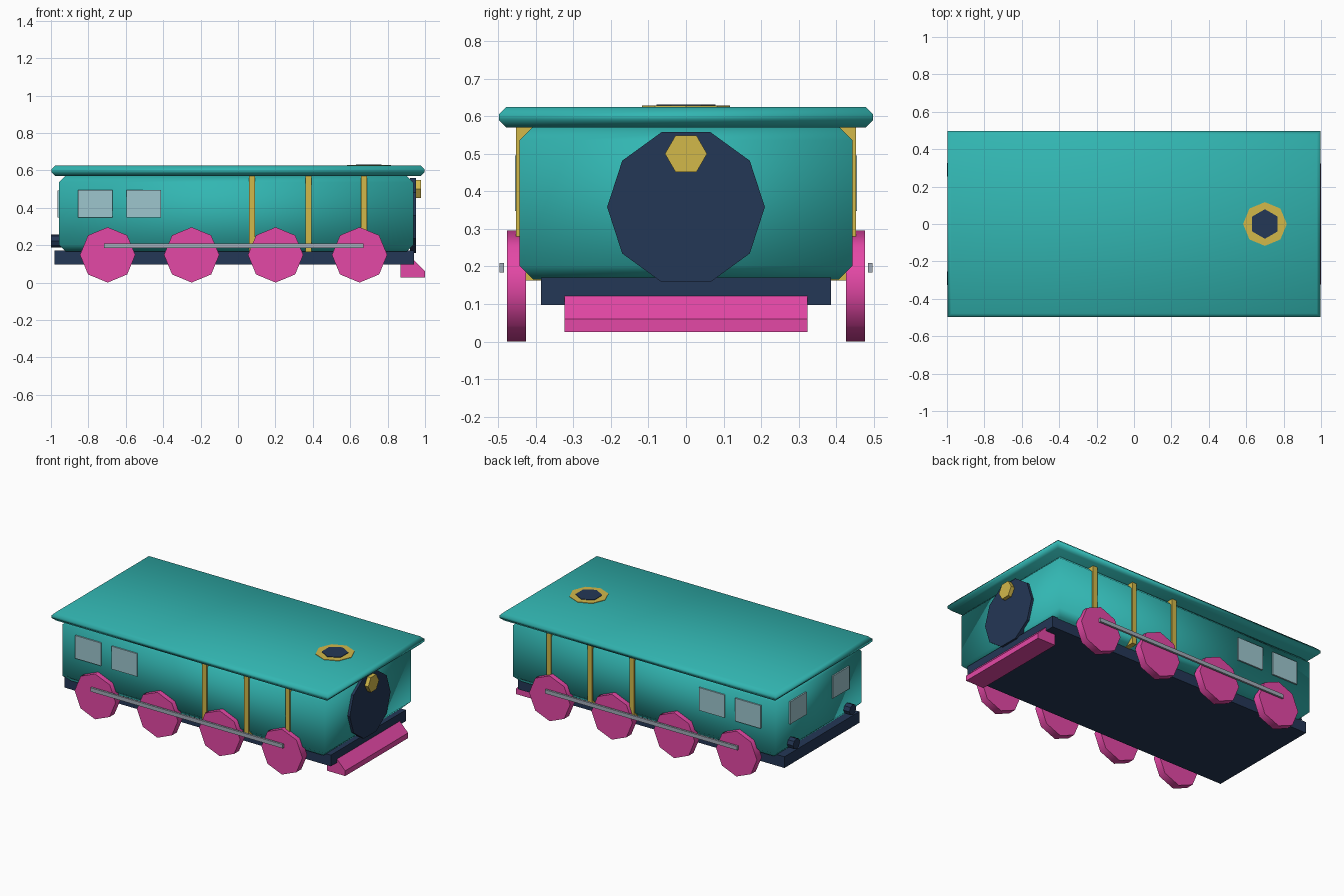
import bpy, bmesh, math

if "Cube" in bpy.data.objects:
    bpy.data.objects.remove(bpy.data.objects["Cube"])


def material(name, rgb):
    m = bpy.data.materials.new(name)
    lin = [((c / 255 + 0.055) / 1.055) ** 2.4 for c in rgb]
    m.diffuse_color = (*lin, 1)
    m.use_nodes = True
    m.node_tree.nodes["Principled BSDF"].inputs["Base Color"].default_value = m.diffuse_color
    return m


TEAL = material("teal", (50, 182, 178))
PINK = material("pink", (228, 72, 166))
NAVY = material("navy", (36, 55, 86))
GOLD = material("gold", (210, 184, 74))
GLASS = material("pale_glass", (158, 198, 206))
STEEL = material("steel", (162, 172, 184))


def finish(name, bm, mat, smooth=None):
    bmesh.ops.recalc_face_normals(bm, faces=bm.faces)
    me = bpy.data.meshes.new(name)
    bm.to_mesh(me)
    bm.free()
    me.materials.append(mat)
    ob = bpy.data.objects.new(name, me)
    bpy.context.collection.objects.link(ob)
    if smooth == "all":
        me.shade_smooth()
    elif smooth:
        bpy.ops.object.select_all(action="DESELECT")
        ob.select_set(True)
        bpy.context.view_layer.objects.active = ob
        bpy.ops.object.shade_smooth_by_angle(angle=math.radians(smooth))
    return ob


def loft(name, rings, mat, smooth=None):
    """Skin equal-length rings of points and cap both ends."""
    bm = bmesh.new()
    vs = [[bm.verts.new(p) for p in r] for r in rings]
    n = len(vs[0])
    for a, b in zip(vs, vs[1:]):
        for i in range(n):
            j = (i + 1) % n
            bm.faces.new((a[i], a[j], b[j], b[i]))
    bm.faces.new(vs[0])
    bm.faces.new(vs[-1])
    return finish(name, bm, mat, smooth)


def rect(x0, x1, y0, y1, z):
    return [(x0, y0, z), (x1, y0, z), (x1, y1, z), (x0, y1, z)]


def box(name, x, y, z, mat):
    return loft(name, [rect(*x, *y, h) for h in z], mat)


def chamfered(name, x, hy, z, c, mat):
    """Box whose top and bottom rims are chamfered, shaded softly."""
    levels = ((z[0], c), (z[0] + c, 0), (z[1] - c, 0), (z[1], c))
    rings = [rect(x[0] + d, x[1] - d, -hy + d, hy - d, h) for h, d in levels]
    return loft(name, rings, mat, "all")


def prism(name, axis, n, r, centre, span, mat, phase=0, smooth=None):
    """Regular prism along an axis; centre is given in the other two axes."""
    rings = []
    for s in span:
        ring = []
        for i in range(n):
            a = phase + math.tau * i / n
            p = [centre[0] + r * math.cos(a), centre[1] + r * math.sin(a)]
            p.insert("xyz".index(axis), s)
            ring.append(p)
        rings.append(ring)
    return loft(name, rings, mat, smooth)


# Body, roof and underframe
chamfered("body", (-0.957, 0.937), 0.443, (0.165, 0.573), 0.037, TEAL)
chamfered("roof", (-0.997, 0.997), 0.498, (0.57, 0.625), 0.02, TEAL)
box("underframe", (-0.98, 0.94), (-0.386, 0.386), (0.097, 0.17), NAVY)

# Gold bands around the boiler
for i, x in enumerate((0.075, 0.376, 0.674)):
    box(f"boiler_band_{i + 1}", (x - 0.016, x + 0.016), (-0.453, 0.453), (0.163, 0.58), GOLD)

# Nose plate and headlamp
prism("nose_plate", "x", 10, 0.21, (0, 0.358), (0.92, 0.953), NAVY)
prism("headlamp", "x", 6, 0.056, (0, 0.5), (0.945, 0.978), GOLD)

# Chimney rim and opening on the roof
prism("chimney_rim", "z", 8, 0.117, (0.7, 0), (0.6, 0.628), GOLD)
prism("chimney_opening", "z", 6, 0.079, (0.7, 0), (0.6, 0.631), NAVY, math.pi / 2)

# Wedge-shaped track guard
profile = [(0.87, 0.026), (1.0, 0.026), (1.0, 0.06), (0.935, 0.126), (0.87, 0.126)]
loft("track_guard", [[(x, y, z) for x, z in profile] for y in (-0.324, 0.324)], PINK)

for side, s in (("right", -1), ("left", 1)):
    # Wheels and coupling rod
    for i, x in enumerate((-0.697, -0.248, 0.201, 0.65)):
        prism(f"{side}_wheel_{i + 1}", "y", 8, 0.148, (x, 0.148),
              (s * 0.426, s * 0.476), PINK, smooth=50)
    box(f"{side}_coupling_rod", (-0.717, 0.67), (s * 0.484, s * 0.497), (0.184, 0.209), STEEL)
    # Side windows
    for i, x in enumerate((-0.763, -0.503)):
        box(f"{side}_window_{i + 1}", (x - 0.092, x + 0.092),
            (s * 0.446, s * 0.455), (0.347, 0.496), GLASS)
        # Thin backing lets the plate sit on the cab wall
        box(f"{side}_window_seat_{i + 1}", (x - 0.09, x + 0.09),
            (s * 0.44, s * 0.447), (0.349, 0.494), GLASS)
    # Rear window and buffer
    box(f"{side}_rear_window", (-0.966, -0.957), (s * 0.22 - 0.085, s * 0.22 + 0.085),
        (0.347, 0.493), GLASS)
    prism(f"{side}_buffer", "x", 8, 0.035, (s * 0.29, 0.223), (-1.0, -0.94), NAVY)
